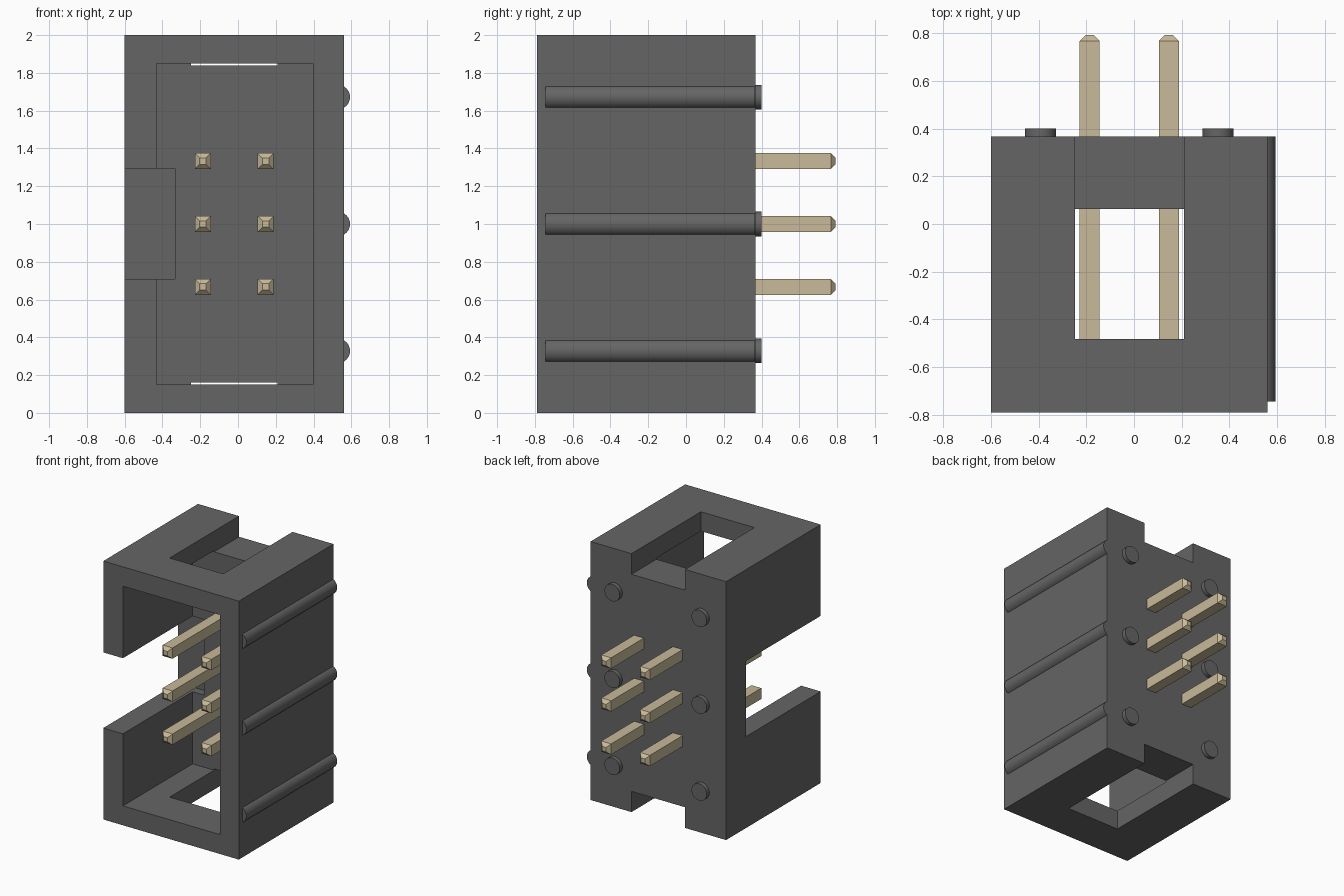
import bpy, bmesh, math
from mathutils import Matrix

if "Cube" in bpy.data.objects:
    bpy.data.objects.remove(bpy.data.objects["Cube"])

def material(name, colour):
    m = bpy.data.materials.new(name)
    m.diffuse_color = (*colour, 1)
    m.use_nodes = True
    m.node_tree.nodes["Principled BSDF"].inputs["Base Color"].default_value = m.diffuse_color
    return m

PLASTIC = material("dark_plastic", (0.13, 0.13, 0.13))
METAL = material("pale_gold", (0.58, 0.49, 0.32))

def finish(name, bm, mat=None):
    bmesh.ops.recalc_face_normals(bm, faces=bm.faces)
    me = bpy.data.meshes.new(name)
    bm.to_mesh(me)
    bm.free()
    ob = bpy.data.objects.new(name, me)
    bpy.context.collection.objects.link(ob)
    if mat:
        me.materials.append(mat)
    return ob

def box(name, x, y, z, mat=None):
    bm = bmesh.new()
    bmesh.ops.create_cube(bm, size=1)
    for v in bm.verts:
        v.co = [(lo + hi) / 2 + c * (hi - lo) for c, (lo, hi) in zip(v.co, (x, y, z))]
    return finish(name, bm, mat)

def y_cylinder(name, x, z, r, y0, y1):
    bm = bmesh.new()
    bmesh.ops.create_cone(bm, cap_ends=True, segments=40, radius1=r, radius2=r, depth=y1 - y0,
                          matrix=Matrix.Translation((x, (y0 + y1) / 2, z))
                          @ Matrix.Rotation(math.pi / 2, 4, 'X'))
    ob = finish(name, bm, PLASTIC)
    bpy.ops.object.select_all(action='DESELECT')
    ob.select_set(True)
    bpy.context.view_layer.objects.active = ob
    bpy.ops.object.shade_smooth_by_angle(angle=math.radians(30))
    return ob

def pin(name, x, z):
    # square bar with a short pyramid taper at both ends
    bm = bmesh.new()
    rings = []
    for y, h in ((-0.62, 0.017), (-0.595, 0.042), (0.767, 0.042), (0.792, 0.017)):
        rings.append([bm.verts.new((x + a * h, y, z + b * h))
                      for a, b in ((-1, -1), (1, -1), (1, 1), (-1, 1))])
    for p, q in zip(rings, rings[1:]):
        for i in range(4):
            j = (i + 1) % 4
            bm.faces.new((p[i], p[j], q[j], q[i]))
    bm.faces.new(rings[0])
    bm.faces.new(rings[-1])
    return finish(name, bm, METAL)

# shrouded housing: outer block minus cavity, end slots and key notch
housing = box("housing", (-0.6, 0.56), (-0.79, 0.367), (0, 2), PLASTIC)
cutters = [
    box("cavity_cutter", (-0.432, 0.398), (-1, 0.062), (0.15, 1.85)),
    box("top_slot_cutter", (-0.248, 0.21), (-0.482, 0.6), (1.84, 2.2)),
    box("bottom_slot_cutter", (-0.248, 0.21), (-0.482, 0.6), (-0.2, 0.16)),
    box("key_notch_cutter", (-0.8, -0.333), (-1, 0.126), (0.708, 1.293)),
]
bpy.context.view_layer.objects.active = housing
for c in cutters:
    c.hide_render = True
    mod = housing.modifiers.new(c.name, 'BOOLEAN')
    mod.operation = 'DIFFERENCE'
    mod.solver = 'EXACT'
    mod.object = c
    bpy.ops.object.modifier_apply(modifier=mod.name)
    bpy.data.objects.remove(c, do_unlink=True)

# side ribs and back stand-off pegs
for i, z in enumerate((0.328, 1.0, 1.672), 1):
    y_cylinder(f"side_rib_{i}", 0.528, z, 0.065, -0.745, 0.367 - 0.001)
    for side, x in (("left", -0.392), ("right", 0.353)):
        y_cylinder(f"back_peg_{side}_{i}", x, z, 0.065, 0.3, 0.4)

# contact pins, two columns of three
for i, z in enumerate((0.667, 1.0, 1.333), 1):
    for side, x in (("left", -0.186), ("right", 0.146)):
        pin(f"pin_{side}_{i}", x, z)
